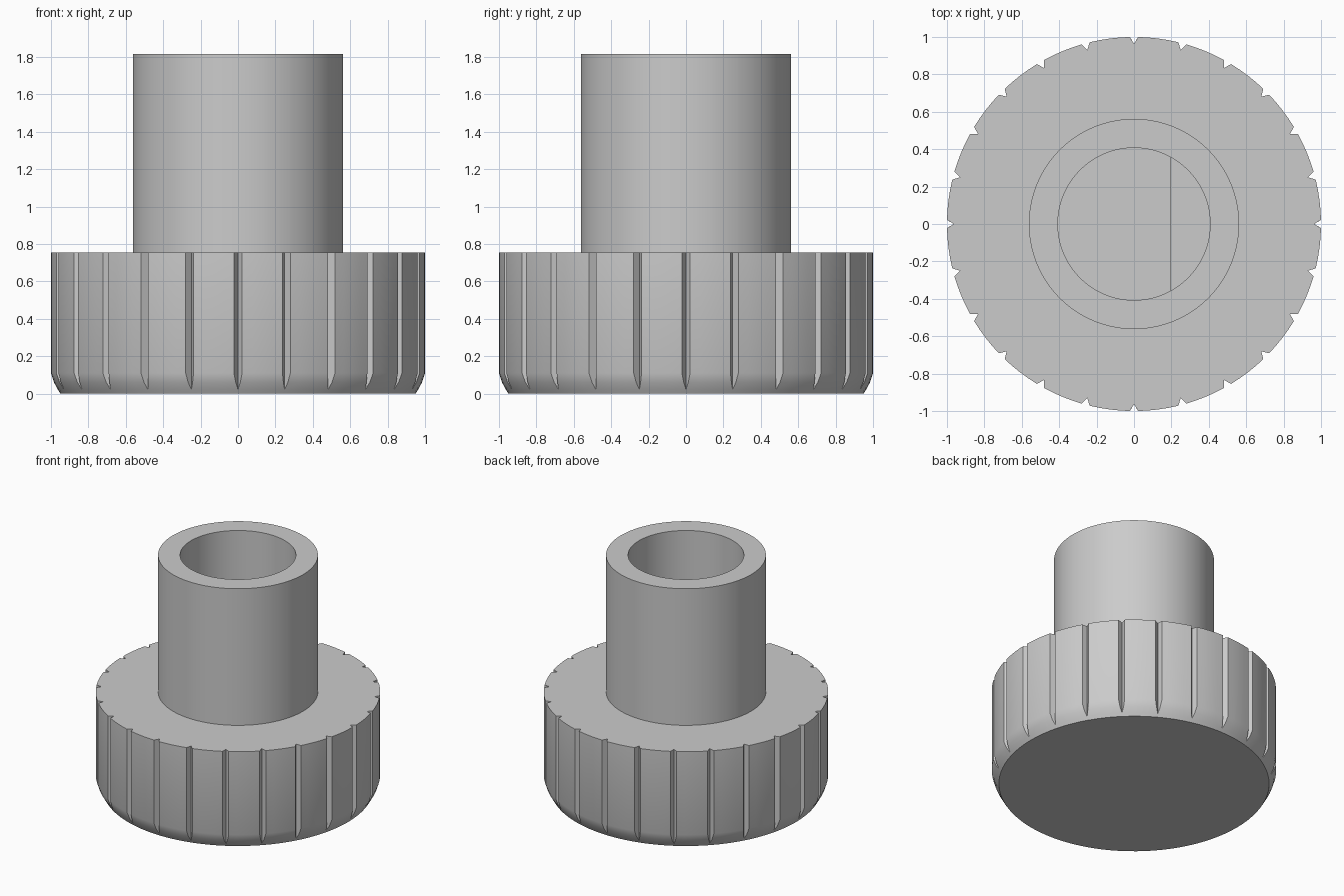
import bpy
import bmesh
from math import cos, sin, pi

cube = bpy.data.objects.get("Cube")
if cube:
    bpy.data.objects.remove(cube, do_unlink=True)

GROOVES = 24
PITCH = 2 * pi / GROOVES
GROOVE_RADIUS = 0.963      # radius of the groove bottoms
HALF_WIDTH = 0.022         # half the groove opening, in radians
FLAT_X = 0.195             # flat side of the shaft socket
ARC_STEPS = 4


def ring(bm, radius, z, grooved=False, flat=False):
    """One loop of points, with optional grooves or a flat side."""
    half = HALF_WIDTH
    if grooved:
        half *= max(0, (radius - GROOVE_RADIUS) / (1 - GROOVE_RADIUS))
    verts = []
    for i in range(GROOVES):
        mid = i * PITCH
        span = PITCH - 2 * half
        points = [(mid, min(radius, GROOVE_RADIUS) if grooved else radius)]
        points += [(mid + half + span * k / ARC_STEPS, radius)
                   for k in range(ARC_STEPS + 1)]
        for angle, r in points:
            x, y = r * cos(angle), r * sin(angle)
            if flat:
                x = min(x, FLAT_X)
            verts.append(bm.verts.new((x, y, z)))
    return verts


bm = bmesh.new()
rings = []

# Grip: rounded lower edge, then the grooved wall
for radius, z in [(0.95, 0), (0.963, 0.022), (0.984, 0.06), (1, 0.11), (1, 0.755)]:
    rings.append(ring(bm, radius, z, grooved=True))

# Hub: outer wall, rim and round bore
for radius, z in [(0.562, 0.755), (0.562, 1.815), (0.407, 1.815), (0.407, 1.43)]:
    rings.append(ring(bm, radius, z))

# Shaft socket with one flat side, below a shelf
for z in (1.43, 0.45):
    rings.append(ring(bm, 0.407, z, flat=True))

for low, high in zip(rings, rings[1:]):
    for j in range(len(low)):
        k = (j + 1) % len(low)
        bm.faces.new((low[j], low[k], high[k], high[j]))
bm.faces.new(rings[0][::-1])
bm.faces.new(rings[-1])
bmesh.ops.remove_doubles(bm, verts=bm.verts, dist=0.0002)
bmesh.ops.recalc_face_normals(bm, faces=bm.faces)

mesh = bpy.data.meshes.new("knob")
bm.to_mesh(mesh)
bm.free()
knob = bpy.data.objects.new("knob", mesh)
bpy.context.collection.objects.link(knob)

# Plain grey plastic
grey = bpy.data.materials.new("grey plastic")
grey.use_nodes = True
colour = (0.6, 0.6, 0.6, 1)
grey.diffuse_color = colour
grey.node_tree.nodes["Principled BSDF"].inputs["Base Color"].default_value = colour
mesh.materials.append(grey)

bpy.ops.object.select_all(action="DESELECT")
knob.select_set(True)
bpy.context.view_layer.objects.active = knob
bpy.ops.object.shade_smooth_by_angle(angle=pi / 6)
